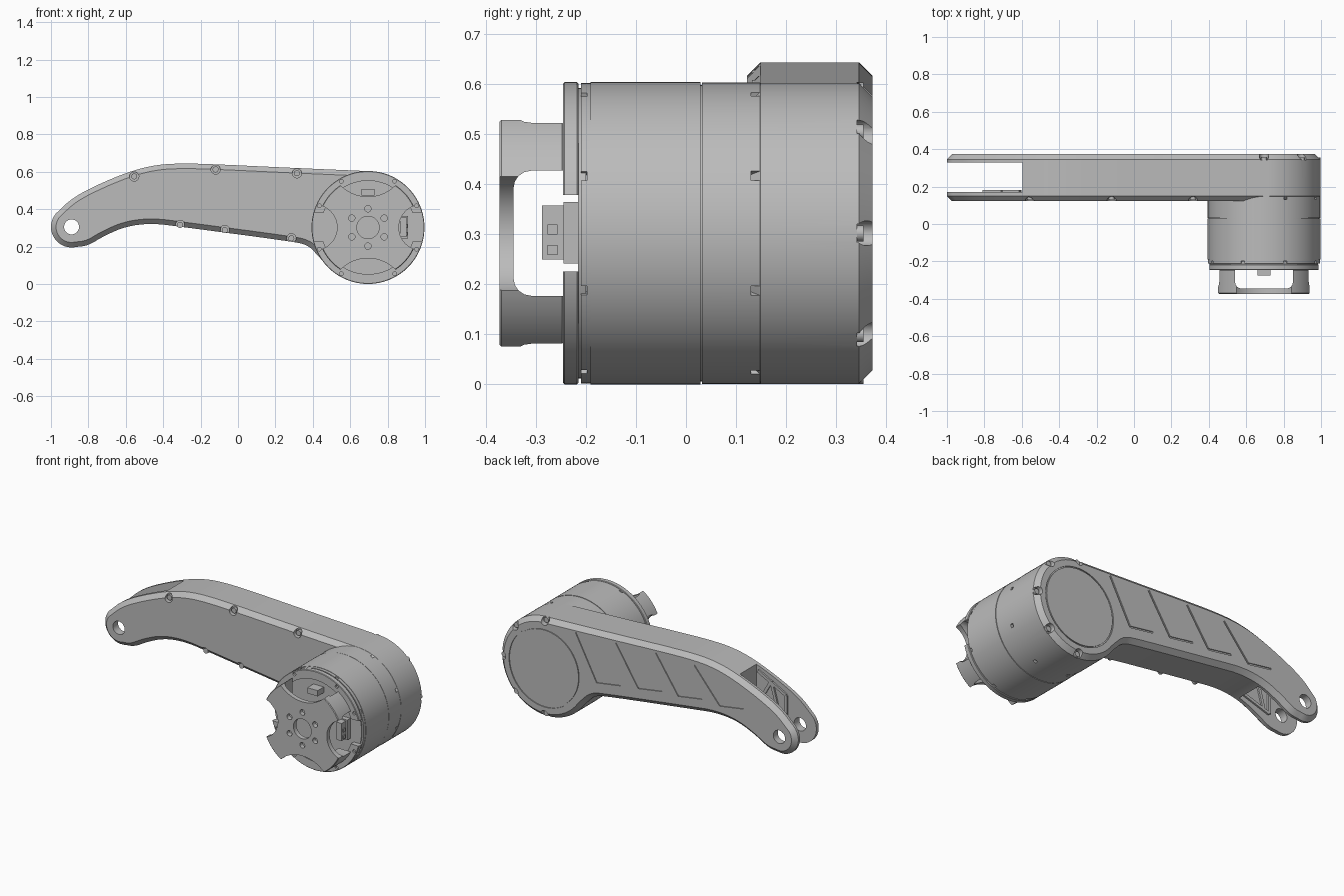
import bpy, bmesh
from math import cos, sin, radians, sqrt, atan2, degrees

cube = bpy.data.objects.get("Cube")
if cube:
    bpy.data.objects.remove(cube, do_unlink=True)

grey = bpy.data.materials.new("machined grey")
grey.use_nodes = True
grey.diffuse_color = (0.5, 0.5, 0.5, 1)
grey.node_tree.nodes["Principled BSDF"].inputs["Base Color"].default_value = (0.5, 0.5, 0.5, 1)

MX, MZ, R = 0.695, 0.302, 0.302      # motor axis and radius
TX, TZ = -0.89, 0.305                # tip pivot
BACK, FRONT = 0.373, 0.122           # arm depth range


def arc(cx, cz, r, a0, a1, n):
    angles = [radians(a0 + (a1 - a0) * i / n) for i in range(n + 1)]
    return [(cx + r * cos(a), cz + r * sin(a)) for a in angles]


def circle(cx, cz, r, n=64):
    return arc(cx, cz, r, 0, 360, n)[:-1]


def rect(x0, z0, x1, z1):
    return [(x0, z0), (x1, z0), (x1, z1), (x0, z1)]


def polar(r, a):
    return MX + r * cos(radians(a)), MZ + r * sin(radians(a))


def rounded(pts, passes=2):
    # corner cutting that keeps both end points
    for _ in range(passes):
        out = [pts[0]]
        for (a, b), (c, d) in zip(pts, pts[1:]):
            out += [(a * .75 + c * .25, b * .75 + d * .25), (a * .25 + c * .75, b * .25 + d * .75)]
        pts = out + [pts[-1]]
    return pts


def strip(a, b, w):
    dx, dz = b[0] - a[0], b[1] - a[1]
    k = w / 2 / sqrt(dx * dx + dz * dz)
    nx, nz = -dz * k, dx * k
    return [(a[0] + nx, a[1] + nz), (a[0] - nx, a[1] - nz),
            (b[0] - nx, b[1] - nz), (b[0] + nx, b[1] + nz)]


def prism(name, pts, y0, y1, bevel=0, segments=1):
    # outline in the xz plane pushed along y, with optional rim bevel
    bm = bmesh.new()
    face = bm.faces.new([bm.verts.new((x, y0, z)) for x, z in pts])
    ext = bmesh.ops.extrude_face_region(bm, geom=[face])
    for v in ext["geom"]:
        if isinstance(v, bmesh.types.BMVert):
            v.co.y = y1
    bmesh.ops.recalc_face_normals(bm, faces=bm.faces[:])
    if bevel:
        rims = [e for e in bm.edges if abs(e.verts[0].co.y - e.verts[1].co.y) < 1e-6]
        bmesh.ops.bevel(bm, geom=rims, offset=bevel, segments=segments, profile=0.5,
                        affect='EDGES', offset_type='OFFSET')
    mesh = bpy.data.meshes.new(name)
    bm.to_mesh(mesh)
    bm.free()
    mesh.materials.append(grey)
    obj = bpy.data.objects.new(name, mesh)
    bpy.context.collection.objects.link(obj)
    return obj


def cut(obj, *args, **kw):
    cutter = prism("cutter", *args, **kw)
    cutter.hide_render = True
    mod = obj.modifiers.new("cut", 'BOOLEAN')
    mod.operation, mod.solver, mod.object = 'DIFFERENCE', 'EXACT', cutter
    bpy.context.view_layer.objects.active = obj
    bpy.ops.object.modifier_apply(modifier=mod.name)
    bpy.data.objects.remove(cutter, do_unlink=True)


# Arm body
top = rounded([polar(R, 83), (0.3, 0.62), (-0.12, 0.64), (-0.3, 0.645), (-0.43, 0.638),
               (-0.56, 0.608), (-0.72, 0.545), (-0.88, 0.465), (-0.974, 0.376)])
low = rounded([(-0.871, 0.197), (-0.8, 0.205), (-0.72, 0.255), (-0.6, 0.308), (-0.46, 0.325),
               (-0.3, 0.305), (0.28, 0.228), (0.37, 0.21), (0.42, 0.16), polar(R, -145)])
outline = (arc(MX, MZ, R, -145, 83, 48) + top[1:-1]
           + arc(TX, TZ, 0.11, 140, 280, 20) + low[1:-1])
arm = prism("arm", outline, FRONT, BACK, 0.027)

# Fork slot and pivot hole
cut(arm, rect(-1.2, -0.2, -0.595, 1), 0.172, 0.33)
cut(arm, circle(TX, TZ, 0.04, 32), 0, 0.5)

# Screws along the front rim of the arm and round the back rim
front_screws = [(-0.555, 0.575), (-0.12, 0.612), (0.315, 0.592),
                (-0.31, 0.315), (-0.07, 0.288), (0.285, 0.244)]
back_screws = [polar(0.285, a) for a in (90, 45, 0, -45, -90)]
for x, z in front_screws:
    cut(arm, circle(x, z, 0.025, 20), 0, 0.148)
    prism("front_screw", circle(x, z, 0.016, 16), 0.132, 0.155)
for x, z in back_screws:
    cut(arm, circle(x, z, 0.025, 20), 0.342, 0.5)
    prism("back_screw", circle(x, z, 0.016, 16), 0.335, 0.355)

# Engraved slashes and round cover on the back
slashes = [((0.48, 0.575), (0.34, 0.31)), ((0.21, 0.585), (0.06, 0.35)),
           ((-0.06, 0.595), (-0.21, 0.375)), ((-0.32, 0.59), (-0.49, 0.39))]
for a, b in slashes:
    cut(arm, strip(a, b, 0.01), BACK - 0.006, 0.5)
    cut(arm, strip((b[0] + 0.002, b[1]), (b[0] - 0.16, b[1] + 0.025), 0.01), BACK - 0.006, 0.5)
cut(arm, circle(MX, MZ, 0.238), BACK - 0.006, 0.5)
prism("back_cover", circle(MX, MZ, 0.231), 0.36, BACK)

# Stiffening ribs inside the fork
for a, b in [((-0.61, 0.36), (-0.7, 0.52)), ((-0.7, 0.52), (-0.76, 0.3)), ((-0.61, 0.56), (-0.8, 0.46)),
             ((-0.61, 0.34), (-0.8, 0.28)), ((-0.8, 0.28), (-0.8, 0.46))]:
    prism("fork_rib", strip(a, b, 0.018), 0.165, 0.182)

# Motor housing, two shells with a fine seam between them
rear_shell = prism("rear_shell", circle(MX, MZ, R - 0.001, 96), 0.0315, 0.168)
prism("shell_seam", circle(MX, MZ, R - 0.006, 96), 0.02, 0.04)
prism("front_shell", circle(MX, MZ, R, 96), -0.191, 0.0285)
front_rim = prism("front_rim", circle(MX, MZ, R - 0.002, 96), -0.21, -0.191)
prism("rim_gap", circle(MX, MZ, R - 0.012, 96), -0.216, -0.2)
for k in range(8):
    a = 22.5 + 45 * k
    notch = strip(polar(0.28, a), polar(0.33, a), 0.02)
    if not 100 < a < 200:
        cut(rear_shell, notch, 0.13, 0.1675)
    cut(front_rim, notch, -0.3, -0.198)

# Front ring, open at both sides for the connectors
ring = prism("front_ring", circle(MX, MZ, R, 96), -0.246, -0.215, 0.003)
cut(ring, circle(MX, MZ, 0.25), -0.4, 0)
for s in (-1, 1):
    cut(ring, rect(MX + s * 0.2, MZ - 0.076, MX + s * 0.4, MZ + 0.076), -0.4, 0)
for k in range(8):
    x, z = polar(0.285, (60, 24, -24, -60, 120, 156, 204, 240)[k])
    cut(ring, circle(x, z, 0.01, 12), -0.4, -0.235)


# Four legged output hub with scalloped sides
def scallop(half, edge, depth):
    # circle through both leg corners and the scallop bottom
    h = edge - depth
    r = (half * half + h * h) / (2 * h)
    return depth + r, r


LEG = 0.27
hub = prism("output_hub", circle(MX, MZ, LEG, 96), -0.373, -0.244, 0.004)
for a, deg in ((0, 25), (90, 33), (180, 25), (270, 33)):
    dist, r = scallop(LEG * sin(radians(deg)), LEG * cos(radians(deg)), 0.165)
    x, z = polar(dist, a)
    cut(hub, circle(x, z, r, 80), -0.5, 0)
cut(hub, rect(MX - 0.155, MZ - 0.5, MX + 0.155, MZ + 0.5), -0.345, -0.1, bevel=0.035, segments=4)
cut(hub, rect(MX - 0.5, MZ - 0.125, MX + 0.5, MZ + 0.125), -0.345, -0.1, bevel=0.035, segments=4)
cut(hub, circle(MX, MZ, 0.06, 40), -0.5, -0.3)
for k in range(6):
    x, z = polar(0.1, 30 + 60 * k)
    cut(hub, circle(x, z, 0.017, 16), -0.5, -0.3)

# Cable connectors under the hub
side = prism("side_connector", rect(MX + 0.17, MZ - 0.052, MX + 0.205, MZ + 0.055), -0.288, -0.21)
prism("side_connector_base", rect(MX + 0.15, MZ - 0.06, MX + 0.215, MZ + 0.062), -0.245, -0.21)
prism("top_connector", rect(MX - 0.035, MZ + 0.17, MX + 0.035, MZ + 0.205), -0.275, -0.21)
for z in (-0.033, 0.008):
    prism("connector_pin", rect(MX + 0.2, MZ + z - 0.01, MX + 0.211, MZ + z + 0.01), -0.277, -0.257)

# Smooth the round walls, keep the edges crisp
bpy.ops.object.select_all(action='DESELECT')
for obj in bpy.context.scene.objects:
    if obj.type == 'MESH' and obj.data.materials and obj.data.materials[0] == grey:
        obj.select_set(True)
bpy.context.view_layer.objects.active = arm
bpy.ops.object.shade_smooth_by_angle(angle=radians(25))
